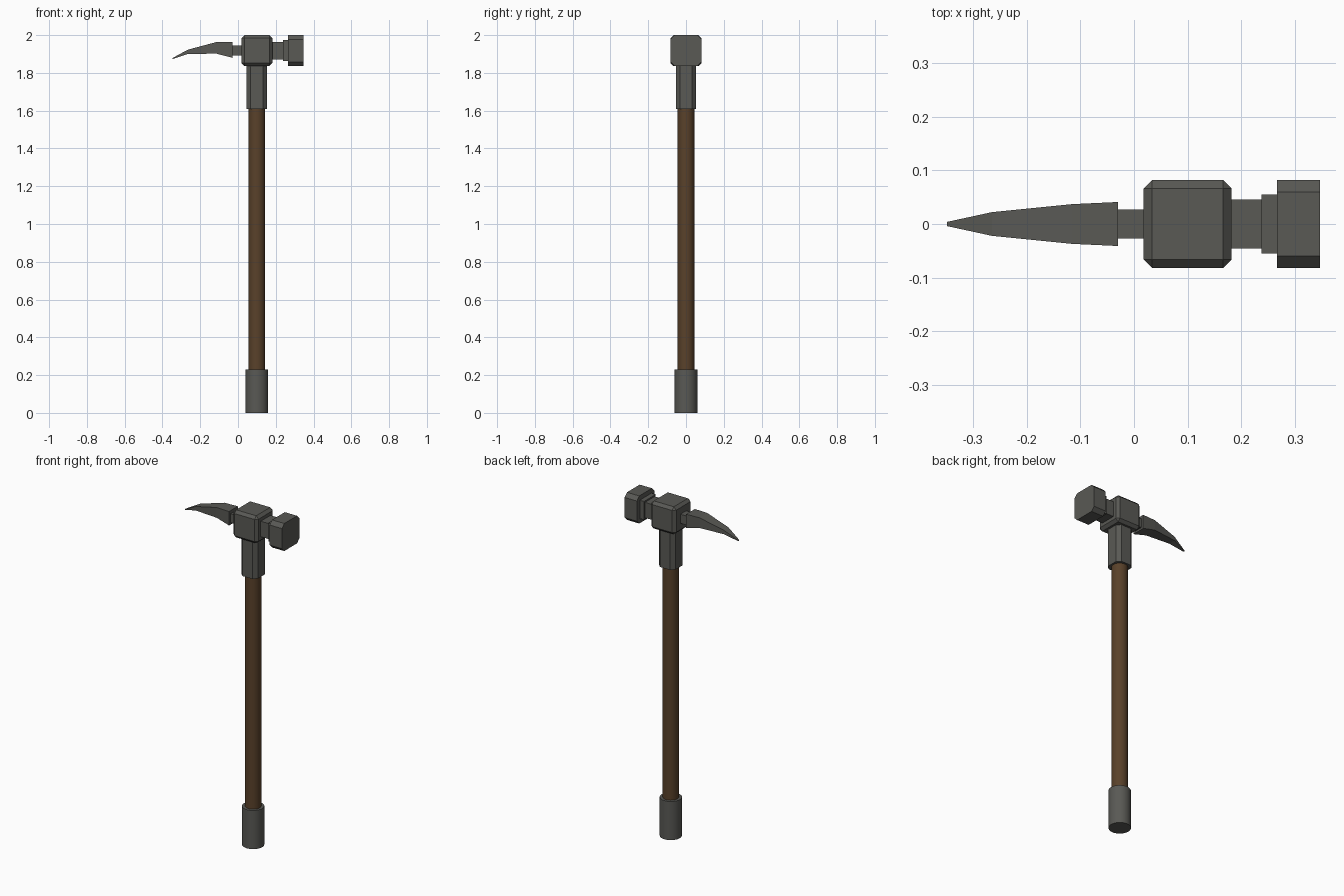
import bpy, bmesh, math
from mathutils import Vector

if "Cube" in bpy.data.objects:
    bpy.data.objects.remove(bpy.data.objects["Cube"])

CX, HZ = 0.10, 1.918   # handle axis x, head centre z


def material(name, rgb):
    m = bpy.data.materials.new(name)
    m.diffuse_color = (*rgb, 1)
    m.use_nodes = True
    m.node_tree.nodes["Principled BSDF"].inputs["Base Color"].default_value = m.diffuse_color
    return m


STEEL = material("dark_steel", (0.10, 0.10, 0.09))
WOOD = material("brown_wood", (0.10, 0.053, 0.023))


def loft(name, rings, mat):
    """Skin a list of equal-length point rings and cap both ends."""
    bm = bmesh.new()
    rows = [[bm.verts.new(p) for p in r] for r in rings]
    n = len(rows[0])
    for a, b in zip(rows, rows[1:]):
        for i in range(n):
            bm.faces.new((a[i], a[(i + 1) % n], b[(i + 1) % n], b[i]))
    bm.faces.new(rows[0])
    bm.faces.new(rows[-1])
    bmesh.ops.recalc_face_normals(bm, faces=bm.faces)
    me = bpy.data.meshes.new(name)
    bm.to_mesh(me)
    bm.free()
    ob = bpy.data.objects.new(name, me)
    bpy.context.collection.objects.link(ob)
    me.materials.append(mat)
    return ob


def octagon(h, c):
    """Square of half size h with corners cut by c."""
    k = h - c
    return [(h, -k), (h, k), (k, h), (-k, h), (-h, k), (-h, -k), (-k, -h), (k, -h)]


def rect_x(x, hy, z0, z1):
    return [(x, -hy, z0), (x, hy, z0), (x, hy, z1), (x, -hy, z1)]


def block(name, x0, x1, h):
    return loft(name, [rect_x(x, h, HZ - h, HZ + h) for x in (x0, x1)], STEEL)


def rod(name, r, z0, z1, mat):
    bpy.ops.mesh.primitive_cylinder_add(vertices=32, radius=r, depth=z1 - z0,
                                        location=(CX, 0, (z0 + z1) / 2))
    ob = bpy.context.object
    ob.name = name
    ob.data.materials.append(mat)
    bpy.ops.object.shade_smooth_by_angle(angle=math.radians(30))


# Shaft and end cap
rod("handle", 0.044, 0.2, 1.65, WOOD)
rod("end_cap", 0.06, 0, 0.23, STEEL)

# Octagonal socket under the head
loft("socket", [[(CX + a, b, z) for a, b in octagon(0.054, 0.021)] for z in (1.61, 1.85)], STEEL)

# Bevelled head block
head = block("head_block", 0.018, 0.182, 0.082)
bev = head.modifiers.new("bevel", 'BEVEL')
bev.width = 0.016
bev.segments = 1

# Hammer side
block("hammer_neck", 0.17, 0.24, 0.046)
block("hammer_step", 0.238, 0.27, 0.055)
loft("hammer_face", [[(x, a, HZ + b) for a, b in octagon(0.082, 0.022)] for x in (0.266, 0.347)], STEEL)

# Spike side
block("spike_neck", -0.04, 0.03, 0.027)
loft("spike", [rect_x(-0.03, 0.041, 1.88, 1.963),
               rect_x(-0.115, 0.037, 1.902, 1.963),
               rect_x(-0.265, 0.022, 1.90, 1.923),
               rect_x(-0.348, 0.004, 1.873, 1.878)], STEEL)
